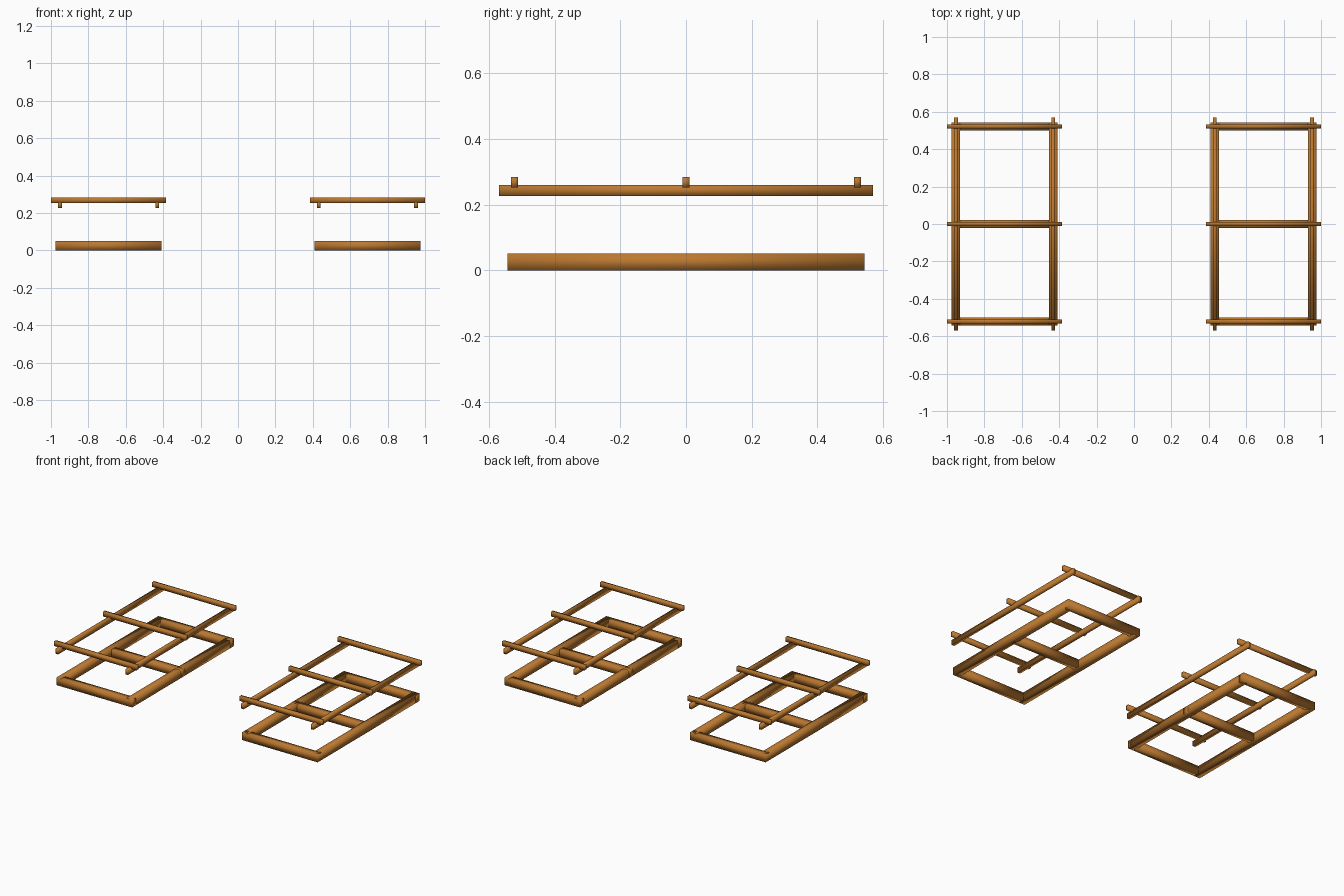
import bpy, bmesh

if "Cube" in bpy.data.objects:
    bpy.data.objects.remove(bpy.data.objects["Cube"])

wood = bpy.data.materials.new("brown_wood")
wood.diffuse_color = (0.50, 0.19, 0.03, 1)
wood.use_nodes = True
wood.node_tree.nodes["Principled BSDF"].inputs["Base Color"].default_value = wood.diffuse_color


def beam(name, x, y, z, sx, sy, sz):
    """Smooth-shaded box, centred in x and y, with its underside at z."""
    bm = bmesh.new()
    bmesh.ops.create_cube(bm, size=1)
    for v in bm.verts:
        v.co.x *= sx
        v.co.y *= sy
        v.co.z *= sz
    for f in bm.faces:
        f.smooth = True
    mesh = bpy.data.meshes.new(name)
    bm.to_mesh(mesh)
    bm.free()
    mesh.materials.append(wood)
    ob = bpy.data.objects.new(name, mesh)
    ob.location = (x, y, z + sz / 2)
    bpy.context.collection.objects.link(ob)


# Two identical racks, left and right
for side, cx in (("left", -0.692), ("right", 0.692)):
    # Long beams: thick base rails and thin upper rails
    for i, dx in enumerate((-0.26, 0.26), 1):
        beam(f"{side}_base_rail_{i}", cx + dx, 0, 0, 0.045, 1.085, 0.051)
        beam(f"{side}_upper_rail_{i}", cx + dx, 0, 0.226, 0.02, 1.14, 0.034)
    # Cross beams: base members and upper slats resting on the rails
    for i, y in enumerate((-0.522, 0, 0.522), 1):
        beam(f"{side}_base_crossbar_{i}", cx, y, 0, 0.565, 0.042, 0.051)
        beam(f"{side}_upper_slat_{i}", cx, y, 0.253, 0.616, 0.021, 0.031)
